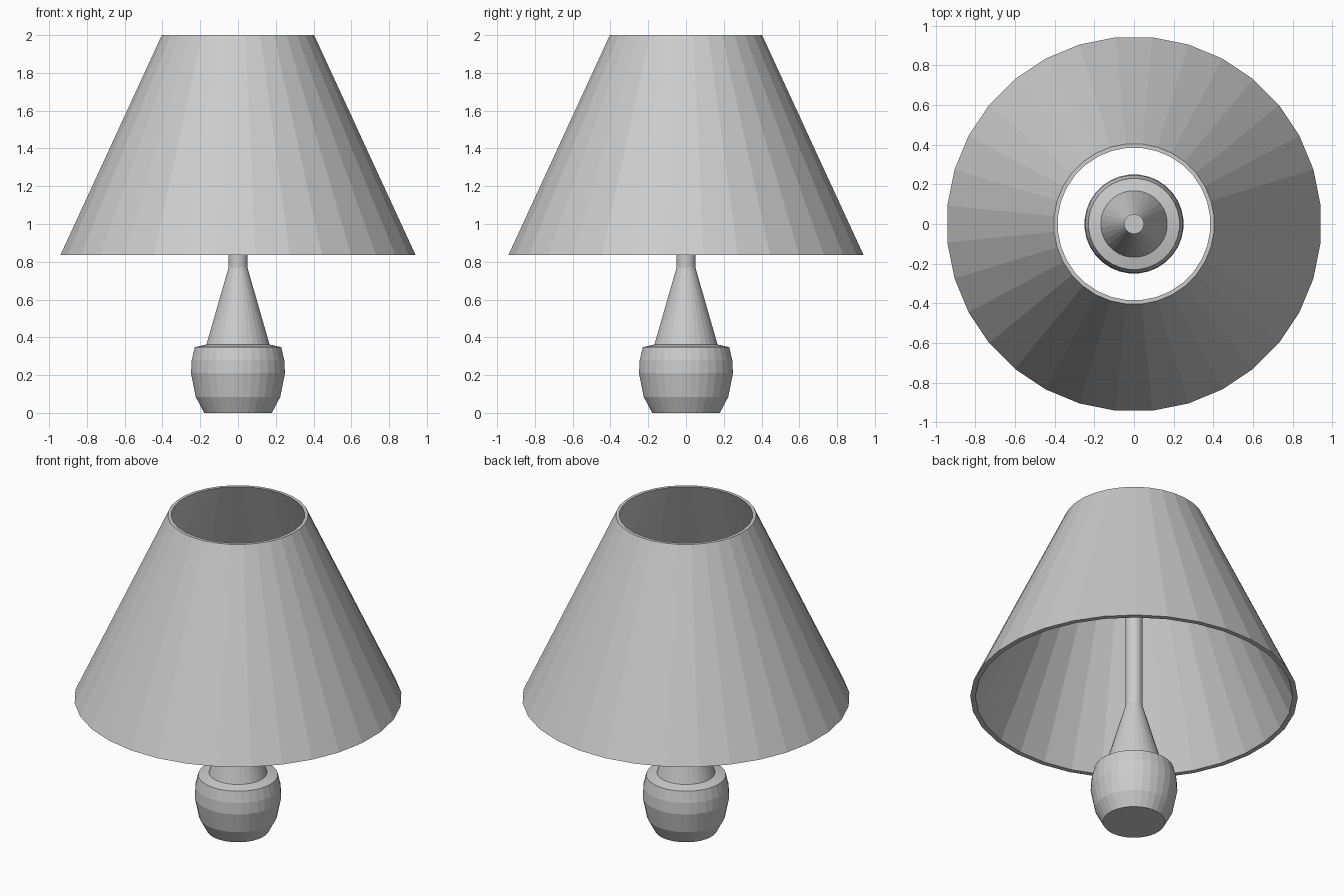
import bpy, bmesh, math

if "Cube" in bpy.data.objects:
    bpy.data.objects.remove(bpy.data.objects["Cube"])

SIDES = 32


def lathe(name, profile, closed=False):
    """Spin (radius, height) points round z; open profiles are capped flat."""
    bm = bmesh.new()
    rings = []
    for r, z in profile:
        angles = [(i + 0.5) * math.tau / SIDES for i in range(SIDES)]
        rings.append([bm.verts.new((r * math.cos(a), r * math.sin(a), z)) for a in angles])
    pairs = list(zip(rings, rings[1:]))
    if closed:
        pairs.append((rings[-1], rings[0]))
    else:
        bm.faces.new(rings[0])
        bm.faces.new(rings[-1])
    for low, high in pairs:
        for i in range(SIDES):
            j = (i + 1) % SIDES
            bm.faces.new((low[i], low[j], high[j], high[i]))
    bmesh.ops.recalc_face_normals(bm, faces=bm.faces)
    mesh = bpy.data.meshes.new(name)
    bm.to_mesh(mesh)
    bm.free()
    obj = bpy.data.objects.new(name, mesh)
    bpy.context.collection.objects.link(obj)
    return obj


# Rounded foot, tapering neck and slim pole in one turned piece
lathe("lamp_base", [(0.18, 0), (0.225, 0.085), (0.25, 0.21), (0.246, 0.28),
                    (0.23, 0.348), (0.168, 0.362), (0.05, 0.77), (0.05, 1.45)])

# Hollow conical shade, open at top and bottom
lathe("lamp_shade", [(0.945, 0.835), (0.405, 2.0), (0.385, 2.0), (0.915, 0.835)], closed=True)
